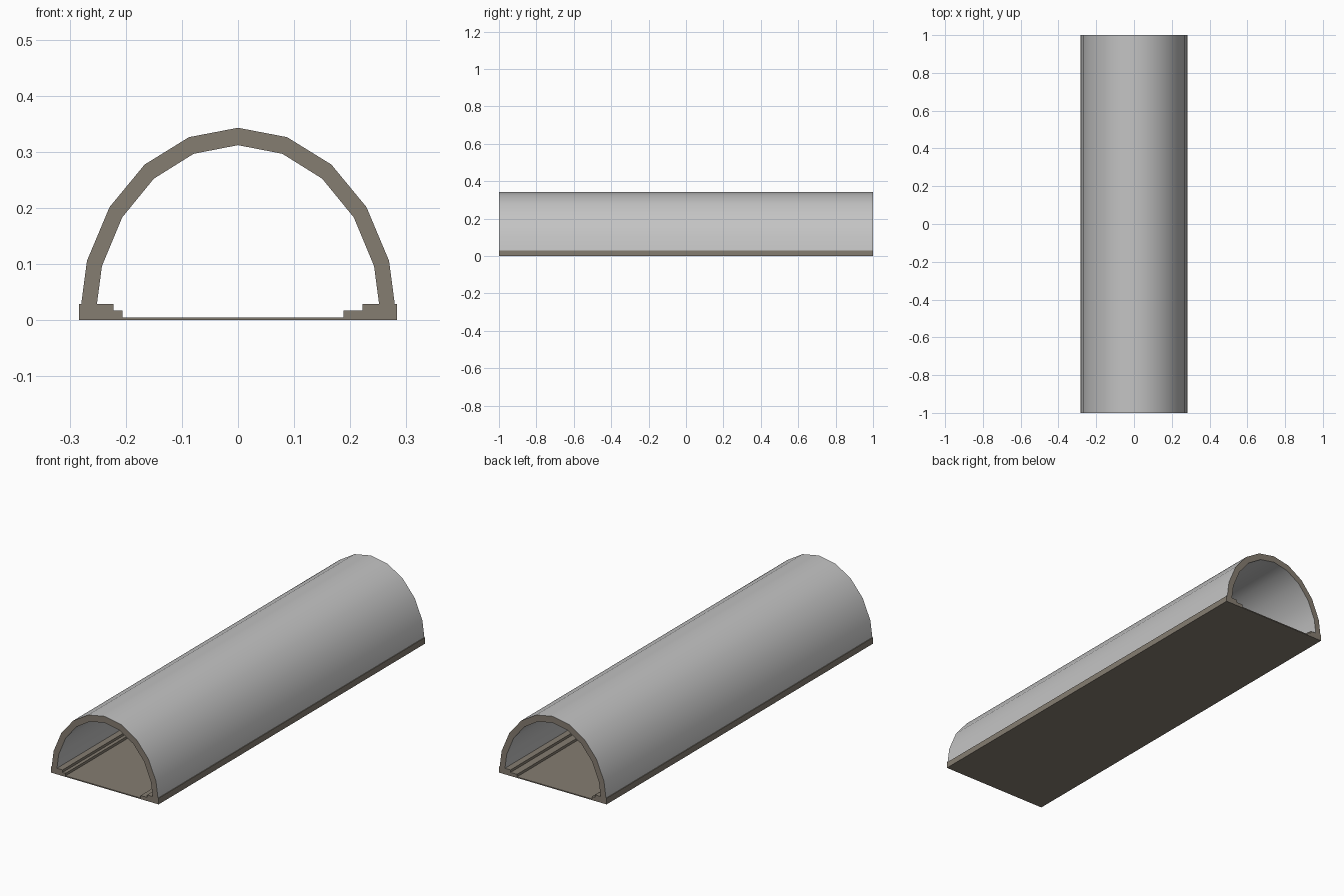
import bpy, bmesh, math

if "Cube" in bpy.data.objects:
    bpy.data.objects.remove(bpy.data.objects["Cube"])

LENGTH = 2.0
SEGMENTS = 10


def material(name, rgb):
    m = bpy.data.materials.new(name)
    m.diffuse_color = (*rgb, 1.0)
    m.use_nodes = True
    m.node_tree.nodes["Principled BSDF"].inputs["Base Color"].default_value = m.diffuse_color
    return m


grey = material("light_grey", (0.55, 0.55, 0.55))
taupe = material("taupe", (0.235, 0.205, 0.165))


def extrude_profile(name, points, mats):
    """Extrude an (x, z) outline along y, centred on the origin."""
    bm = bmesh.new()
    face = bm.faces.new([bm.verts.new((x, -LENGTH / 2, z)) for x, z in points])
    out = bmesh.ops.extrude_face_region(bm, geom=[face], use_keep_orig=True)
    new = [g for g in out["geom"] if isinstance(g, bmesh.types.BMVert)]
    bmesh.ops.translate(bm, verts=new, vec=(0, LENGTH, 0))
    bmesh.ops.recalc_face_normals(bm, faces=bm.faces[:])
    mesh = bpy.data.meshes.new(name)
    bm.to_mesh(mesh)
    bm.free()
    for m in mats:
        mesh.materials.append(m)
    obj = bpy.data.objects.new(name, mesh)
    bpy.context.collection.objects.link(obj)
    return obj


def half_ellipse(a, b):
    pts = []
    for i in range(SEGMENTS + 1):
        t = math.pi * i / SEGMENTS
        pts.append((a * math.cos(t), max(b * math.sin(t), 0.002)))
    return pts


# Vaulted shell: grey inside and out, taupe on the cut ends
shell = extrude_profile(
    "vault_shell",
    half_ellipse(0.283, 0.343) + half_ellipse(0.255, 0.312)[::-1],
    [grey, taupe])
for p in shell.data.polygons:
    p.material_index = 1 if abs(p.normal.y) > 0.9 else 0
bpy.context.view_layer.objects.active = shell
shell.select_set(True)
bpy.ops.object.shade_smooth_by_angle(angle=math.radians(30))

# Base: thin floor with a stepped kerb along each side
extrude_profile("floor_with_kerbs", [
    (-0.283, 0), (0.283, 0), (0.283, 0.029), (0.222, 0.029),
    (0.222, 0.017), (0.188, 0.017), (0.188, 0.005),
    (-0.206, 0.005), (-0.206, 0.017), (-0.222, 0.017),
    (-0.222, 0.029), (-0.283, 0.029)], [taupe])
